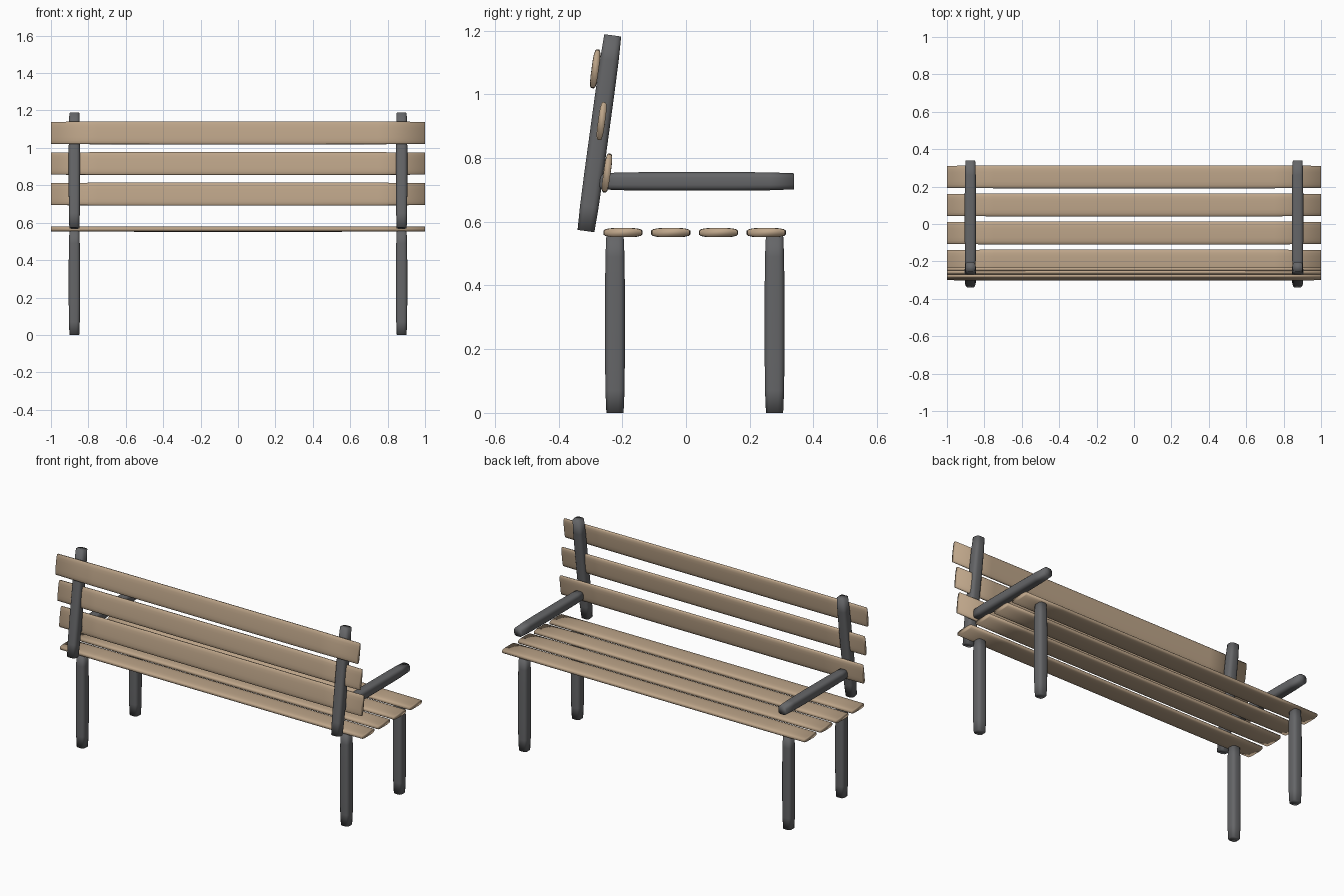
import bpy, bmesh, math
from mathutils import Vector, Matrix

cube = bpy.data.objects.get("Cube")
if cube:
    bpy.data.objects.remove(cube, do_unlink=True)


def make_material(name, rgb):
    mat = bpy.data.materials.new(name)
    mat.use_nodes = True
    mat.diffuse_color = (*rgb, 1)
    mat.node_tree.nodes["Principled BSDF"].inputs["Base Color"].default_value = (*rgb, 1)
    return mat


wood = make_material("light wood", (0.51, 0.375, 0.25))
metal = make_material("dark grey metal", (0.13, 0.132, 0.138))


def rounded_section(width, depth, corner=0.6, steps=3):
    """Rectangle outline with corners rounded in proportion to each side."""
    points = []
    for quarter, (sx, sy) in enumerate([(1, 1), (-1, 1), (-1, -1), (1, -1)]):
        for i in range(steps + 1):
            a = math.pi / 2 * (quarter + i / steps)
            points.append(((sx * (1 - corner) + corner * math.cos(a)) * width / 2,
                           (sy * (1 - corner) + corner * math.sin(a)) * depth / 2))
    return points


def bar(name, length, width, depth, matrix, mat, taper):
    """Rounded bar along local z, swelling slightly towards its middle."""
    bm = bmesh.new()
    outline = rounded_section(width, depth)
    stations = [(0, 1), (0.4, 1), (0.75, 0.75), (1, 0)]
    half = [(t, 1 - taper * (1 - swell)) for t, swell in stations]
    rings = []
    for t, s in [(-t, s) for t, s in reversed(half[1:])] + half:
        rings.append([bm.verts.new((x * s, y * s, t * length / 2)) for x, y in outline])
    n = len(outline)
    for low, high in zip(rings, rings[1:]):
        for i in range(n):
            j = (i + 1) % n
            bm.faces.new((low[i], low[j], high[j], high[i]))
    bm.faces.new(rings[0][::-1])
    bm.faces.new(rings[-1])
    # Soft shading that flows over the ends
    for face in bm.faces:
        face.smooth = True
    mesh = bpy.data.meshes.new(name)
    bm.to_mesh(mesh)
    bm.free()
    mesh.materials.append(mat)
    obj = bpy.data.objects.new(name, mesh)
    obj.matrix_world = matrix
    bpy.context.collection.objects.link(obj)


lean = Matrix.Rotation(math.radians(-7.8), 4, 'X')
along_x = Matrix.Rotation(math.pi / 2, 4, 'Y')
along_y = Matrix.Rotation(math.pi / 2, 4, 'X')


def at(x, y, z):
    return Matrix.Translation(Vector((x, y, z)))


# Seat slats
for i in range(4):
    bar(f"seat_slat_{i + 1}", 2, 0.029, 0.123,
        at(0, -0.198 + 0.15 * i, 0.566) @ along_x, wood, 0.04)

# Backrest slats, leaning with the posts
for i, (y, z) in enumerate([(-0.248, 0.753), (-0.265, 0.916), (-0.285, 1.08)]):
    bar(f"back_slat_{i + 1}", 2, 0.123, 0.023,
        at(0, y, z) @ lean @ along_x, wood, 0.04)

# Frame on each side: legs, back post and armrest
for side, sx in (("left", 1), ("right", -1)):
    x = 0.875 * sx
    for place, y in (("back", -0.223), ("front", 0.278)):
        bar(f"{side}_{place}_leg", 0.56, 0.06, 0.062, at(x, y, 0.28), metal, 0.13)
    bar(f"{side}_back_post", 0.62, 0.06, 0.06, at(x, -0.272, 0.878) @ lean, metal, 0.11)
    bar(f"{side}_armrest", 0.61, 0.06, 0.058, at(x, 0.034, 0.727) @ along_y, metal, 0.13)
